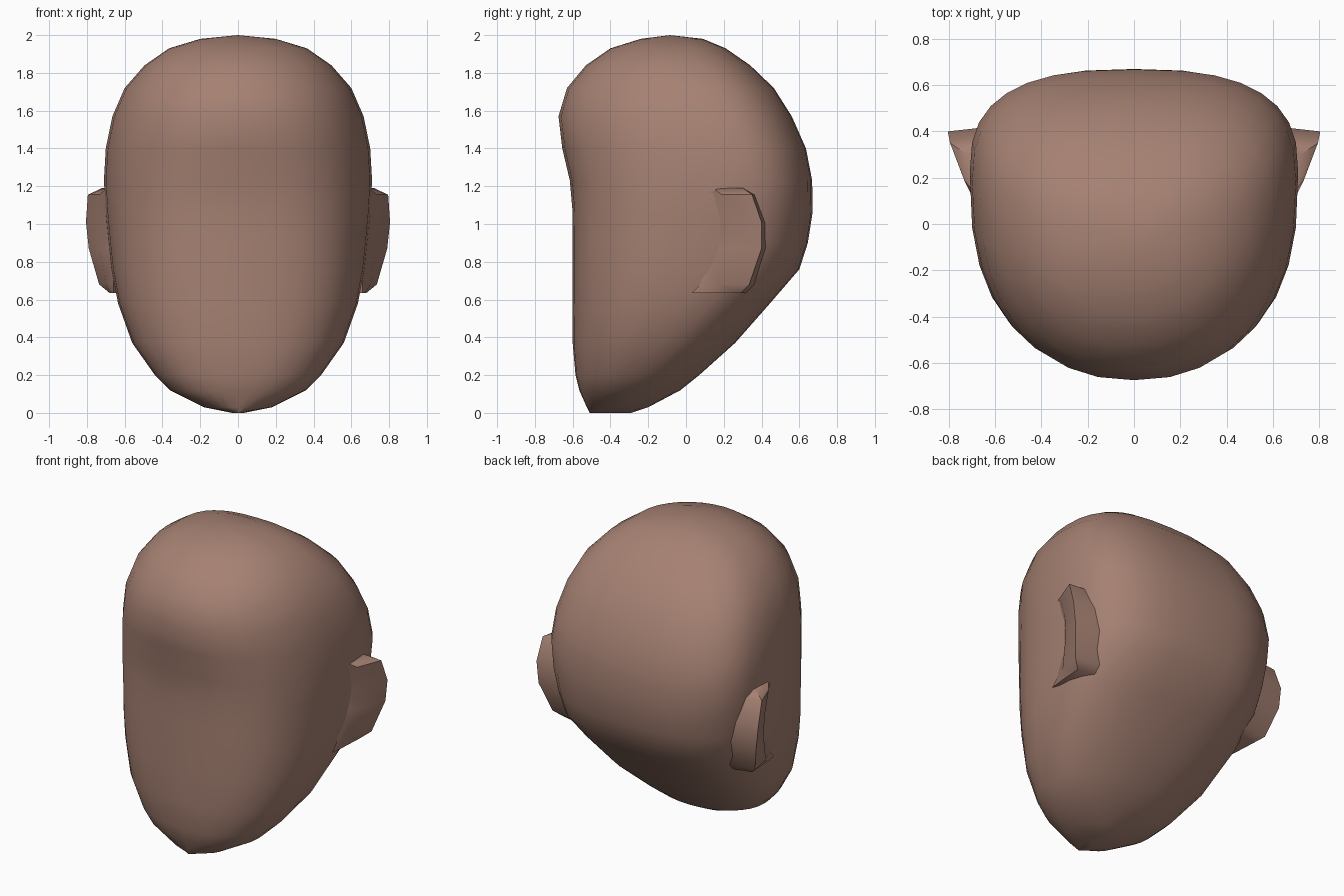
import bpy, bmesh
from math import sin, cos, pi, radians

if "Cube" in bpy.data.objects:
    bpy.data.objects.remove(bpy.data.objects["Cube"])

skin = bpy.data.materials.new("skin")
skin.diffuse_color = (0.38, 0.22, 0.17, 1)
skin.use_nodes = True
skin.node_tree.nodes["Principled BSDF"].inputs["Base Color"].default_value = skin.diffuse_color


def finish(name, bm, angle):
    bmesh.ops.recalc_face_normals(bm, faces=bm.faces)
    me = bpy.data.meshes.new(name)
    bm.to_mesh(me)
    bm.free()
    ob = bpy.data.objects.new(name, me)
    bpy.context.collection.objects.link(ob)
    me.materials.append(skin)
    bpy.ops.object.select_all(action='DESELECT')
    ob.select_set(True)
    bpy.context.view_layer.objects.active = ob
    bpy.ops.object.shade_smooth_by_angle(angle=radians(angle))
    return ob


def power(v, n):
    return (1 if v >= 0 else -1) * abs(v) ** (2 / n)


# Head sections: z, front y, back y, half width, y of widest point, front squareness
SECTIONS = [
    (0.00, -0.51, -0.29, 0.03, -0.40, 2.0),
    (0.03, -0.525, -0.20, 0.18, -0.37, 2.1),
    (0.12, -0.565, -0.03, 0.36, -0.30, 2.3),
    (0.20, -0.585, 0.07, 0.44, -0.24, 2.4),
    (0.37, -0.60, 0.26, 0.56, -0.13, 2.5),
    (0.58, -0.60, 0.445, 0.635, 0.00, 2.6),
    (0.76, -0.60, 0.60, 0.67, 0.10, 2.7),
    (0.90, -0.60, 0.645, 0.685, 0.15, 2.7),
    (1.06, -0.60, 0.67, 0.70, 0.19, 2.7),
    (1.23, -0.615, 0.668, 0.71, 0.22, 2.6),
    (1.40, -0.655, 0.635, 0.70, 0.18, 2.4),
    (1.57, -0.675, 0.56, 0.665, 0.11, 2.25),
    (1.72, -0.63, 0.465, 0.60, 0.04, 2.15),
    (1.84, -0.53, 0.34, 0.495, -0.03, 2.1),
    (1.93, -0.40, 0.21, 0.365, -0.07, 2.0),
    (1.98, -0.24, 0.09, 0.20, -0.08, 2.0),
]
SIDES = 32
bm = bmesh.new()
rings = []
for z, front, back, half, mid, sq in SECTIONS:
    ring = []
    for i in range(SIDES):
        a = 2 * pi * i / SIDES
        c, s = cos(a), sin(a)
        n = sq if s < 0 else 2.0 + min(0.7, z)
        depth = mid - front if s < 0 else back - mid
        ring.append(bm.verts.new((half * power(c, n), mid + depth * power(s, n), z)))
    rings.append(ring)
for lo, hi in zip(rings, rings[1:]):
    for i in range(SIDES):
        j = (i + 1) % SIDES
        bm.faces.new((lo[i], lo[j], hi[j], hi[i]))
bm.faces.new(rings[0])
crown = bm.verts.new((0, -0.085, 2.0))
for i in range(SIDES):
    bm.faces.new((rings[-1][i], rings[-1][(i + 1) % SIDES], crown))
finish("head", bm, 60)

# Ears: wedges flaring back from the side of the head; rim points from top to lobe
RIM = [(0.72, 0.30, 1.19), (0.795, 0.35, 1.155), (0.805, 0.40, 1.01),
       (0.79, 0.40, 0.87), (0.735, 0.335, 0.68), (0.68, 0.29, 0.635)]
for side, name in ((1, "ear_left"), (-1, "ear_right")):
    bm = bmesh.new()
    loops = []
    for x, y, z in RIM:
        root_front = (0.66, y - 0.26, z)
        middle = (0.66 + (x - 0.66) * 0.55, y - 0.16, z)
        root_back = (0.54, y + 0.03, z)
        loops.append([bm.verts.new((side * p[0], p[1], p[2]))
                      for p in (root_front, middle, (x, y, z), root_back)])
    for a, b in zip(loops, loops[1:]):
        for i in range(4):
            j = (i + 1) % 4
            bm.faces.new((a[i], a[j], b[j], b[i]))
    bm.faces.new(loops[0])
    bm.faces.new(loops[-1])
    finish(name, bm, 45)
